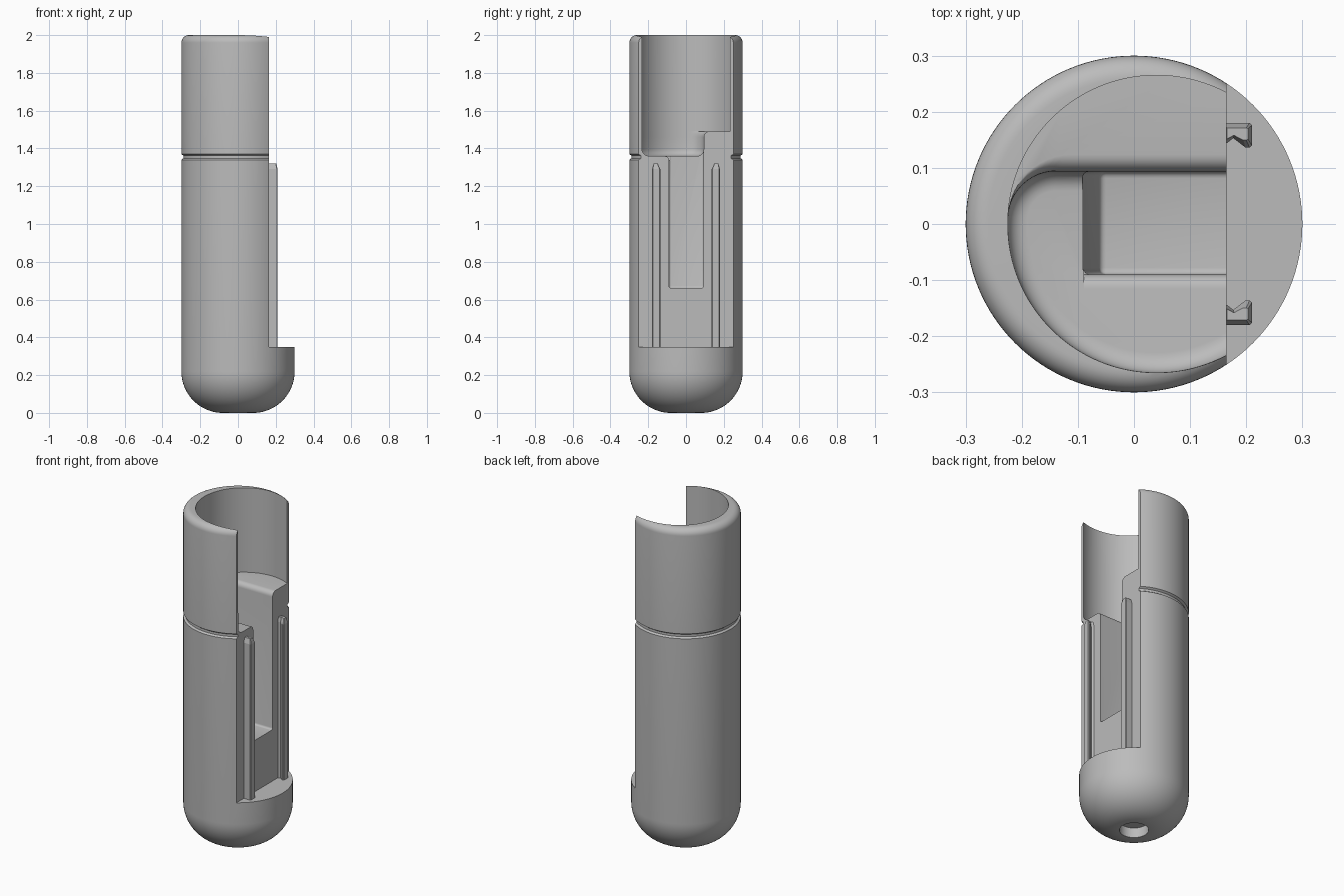
import bpy, bmesh
from math import sin, cos, pi, sqrt, atan2, radians

cube = bpy.data.objects.get("Cube")
if cube:
    bpy.data.objects.remove(cube)

grey = bpy.data.materials.new("plain grey")
grey.use_nodes = True
grey.diffuse_color = (0.5, 0.5, 0.5, 1)
grey.node_tree.nodes["Principled BSDF"].inputs["Base Color"].default_value = (0.5, 0.5, 0.5, 1)

RADIUS, FLAT_X, LEDGE_Z = 0.3, 0.165, 0.35
BORE_X, BORE_R = 0.04, 0.265
FLOOR_Z, STEP_Z, STEP_Y = 1.36, 1.49, 0.094


def arc(cx, cy, r, a0, a1, n):
    """Points on an arc, angles in degrees."""
    angles = [radians(a0 + (a1 - a0) * i / n) for i in range(n + 1)]
    return [(cx + r * cos(a), cy + r * sin(a)) for a in angles]


def finish(name, bm):
    bmesh.ops.recalc_face_normals(bm, faces=bm.faces)
    mesh = bpy.data.meshes.new(name)
    bm.to_mesh(mesh)
    bm.free()
    mesh.materials.append(grey)
    obj = bpy.data.objects.new(name, mesh)
    bpy.context.collection.objects.link(obj)
    return obj


def loft(name, loops, bevel=0, bevel_test=None):
    """Skin a stack of equal-length loops and cap both ends."""
    bm = bmesh.new()
    rings = [[bm.verts.new(p) for p in loop] for loop in loops]
    n = len(rings[0])
    for low, high in zip(rings, rings[1:]):
        for i in range(n):
            j = (i + 1) % n
            bm.faces.new((low[i], low[j], high[j], high[i]))
    bm.faces.new(rings[0])
    bm.faces.new(rings[-1])
    if bevel:
        edges = [e for e in bm.edges if bevel_test(e)]
        bmesh.ops.bevel(bm, geom=edges, offset=bevel, segments=4,
                        profile=0.5, affect='EDGES')
    return finish(name, bm)


def along_z(points, z):
    return [(x, y, z) for x, y in points]


def along_x(points, x):
    return [(x, y, z) for y, z in points]


def along_y(points, y):
    return [(x, y, z) for x, z in points]


def revolve(name, profile, steps=128):
    bm = bmesh.new()
    verts = [bm.verts.new((r, 0, z)) for r, z in profile]
    edges = [bm.edges.new(pair) for pair in zip(verts, verts[1:])]
    bmesh.ops.spin(bm, geom=verts + edges, cent=(0, 0, 0), axis=(0, 0, 1),
                   angle=2 * pi, steps=steps)
    bmesh.ops.remove_doubles(bm, verts=bm.verts, dist=0.0001)
    return finish(name, bm)


def activate(obj):
    bpy.ops.object.select_all(action='DESELECT')
    obj.select_set(True)
    bpy.context.view_layer.objects.active = obj


def cut(obj, cutter):
    cutter.hide_render = True
    mod = obj.modifiers.new("cut", 'BOOLEAN')
    mod.operation, mod.solver, mod.object = 'DIFFERENCE', 'EXACT', cutter
    activate(obj)
    bpy.ops.object.modifier_apply(modifier=mod.name)
    bpy.data.objects.remove(cutter)


# Capsule body with rounded foot, groove and softened rim
profile = [(0, 0)] + arc(0.08, 0.22, 0.22, -90, 0, 20)
profile += [(RADIUS, 1.34), (0.289, 1.348), (0.289, 1.362), (RADIUS, 1.37)]
profile += arc(RADIUS - 0.04, 1.96, 0.04, 0, 90, 8) + [(0, 2)]
body = revolve("capsule_body", profile)

# Flat open side above the foot ledge
side = [(FLAT_X, -1), (1, -1), (1, 1), (FLAT_X, 1)]
cut(body, loft("side_cutter", [along_z(side, LEDGE_Z), along_z(side, 3)]))

# Upper bore down to the raised step
bore = arc(BORE_X, 0, BORE_R, 0, 360, 128)[:-1]
cut(body, loft("bore_cutter", [along_z(bore, STEP_Z), along_z(bore, 3)]))


def pocket_outline(grow):
    """Bore outline closed by the step wall, with a rounded inner corner."""
    big = BORE_R - 0.0004 + min(grow, 0)
    wall, small = STEP_Y + grow, 0.085 + grow
    cy = wall - small
    cx = BORE_X - sqrt((big - small) ** 2 - cy ** 2)
    turn = atan2(cy, cx - BORE_X) * 180 / pi
    return ([(0.3, wall)] + arc(cx, cy, small, 90, turn, 12)
            + arc(BORE_X, 0, big, turn, 330, 64)[1:])


# Lower pocket: filleted floor, rounded step edge
fillet, rounding = 0.035, 0.03
levels = [(d - fillet, FLOOR_Z + fillet + z)
          for d, z in arc(0, 0, fillet, -90, 0, 6)]
levels += [(rounding + d, STEP_Z - rounding + z)
           for d, z in arc(0, 0, rounding, 180, 90, 6)]
levels.append((rounding, STEP_Z + 0.02))
cut(body, loft("pocket_cutter", [along_z(pocket_outline(d), z) for d, z in levels]))

# Slot below the pocket, with a leaning back wall
slot = [(-0.093, 1.40), (-0.062, 0.66), (0.4, 0.66), (0.4, 1.40)]


def slot_edge(edge):
    mid = (edge.verts[0].co + edge.verts[1].co) / 2
    return mid.z < 1.39 and mid.x < 0.3


cut(body, loft("slot_cutter", [along_y(slot, -0.09), along_y(slot, 0.0935)],
               0.012, slot_edge))

# Rounded edge where the pocket floor meets the slot
lip = arc(-0.115, FLOOR_Z - 0.025, 0.025, 0, 90, 6)
lip += [(-0.115, 1.39), (-0.04, 1.39), (-0.04, FLOOR_Z - 0.025)]
cut(body, loft("lip_cutter", [along_x(lip, -0.089), along_x(lip, 0.4)]))

# Shallow round socket under the foot
hole = arc(0, 0, 0.08, 0, 360, 48)[:-1]
cut(body, loft("socket_cutter", [along_z(hole, -0.1), along_z(hole, 0.06)]))

activate(body)
bpy.ops.object.shade_smooth_by_angle(angle=radians(30))

# Pair of hooked guide rails with tapered tops
hook = [(0.160, 0.180), (0.206, 0.180), (0.210, 0.176), (0.210, 0.140),
        (0.206, 0.136), (0.199, 0.136), (0.177, 0.153), (0.160, 0.140)]
tip = [(x + (0.182 - x) * 0.25, y + (0.163 - y) * 0.5) for x, y in hook]
for name, sign in (("back_rail", 1), ("front_rail", -1)):
    sections = [(hook, LEDGE_Z - 0.005), (hook, 1.29), (tip, 1.32)]
    loft(name, [[(x, y * sign, z) for x, y in pts] for pts, z in sections])
